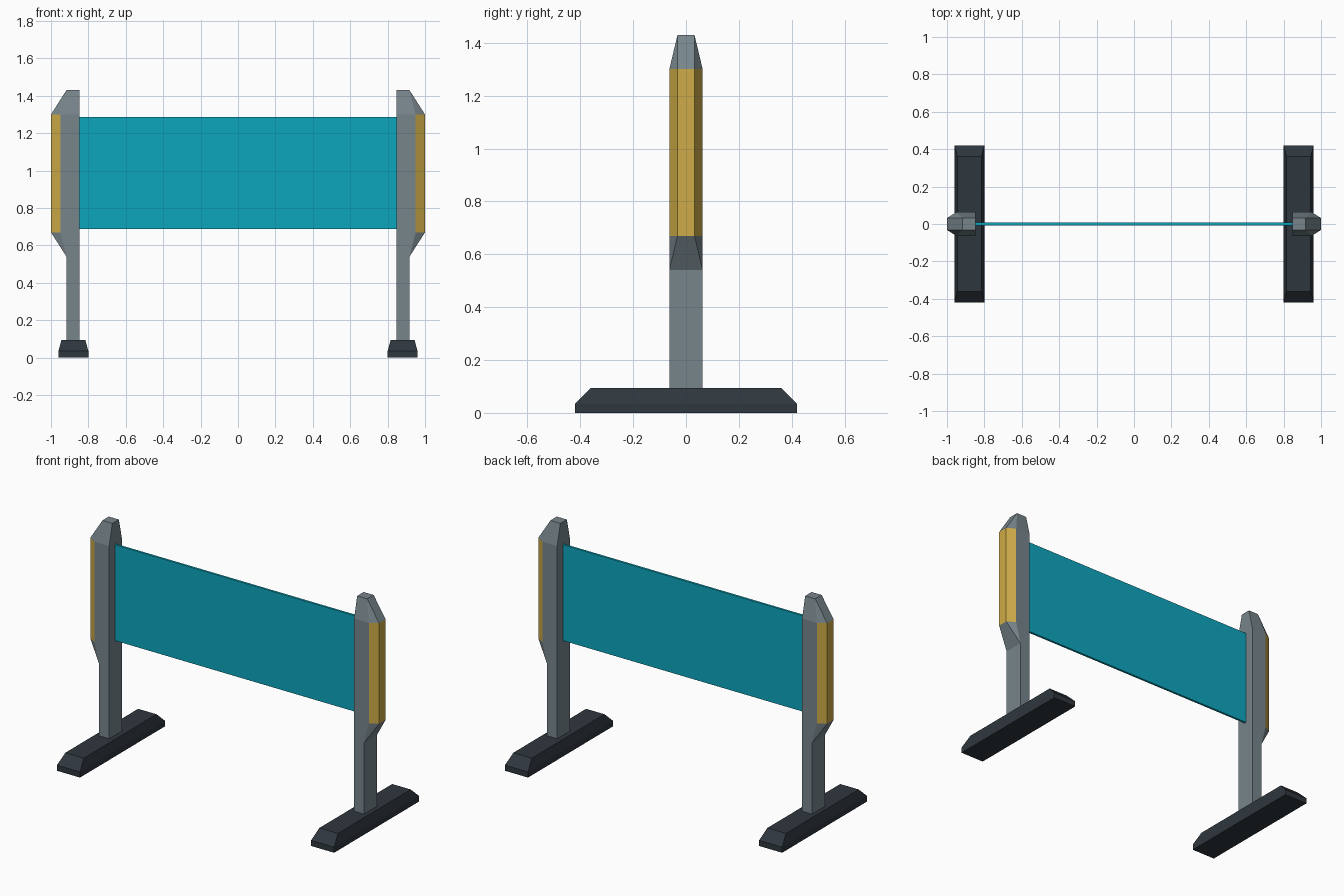
import bpy, bmesh

if "Cube" in bpy.data.objects:
    bpy.data.objects.remove(bpy.data.objects["Cube"])


def material(name, rgb):
    m = bpy.data.materials.new(name)
    m.diffuse_color = (*rgb, 1)
    m.use_nodes = True
    m.node_tree.nodes["Principled BSDF"].inputs["Base Color"].default_value = m.diffuse_color
    return m


GREY = material("steel grey", (0.185, 0.235, 0.26))
YELLOW = material("amber yellow", (0.62, 0.41, 0.065))
TEAL = material("teal", (0.004, 0.38, 0.51))
DARK = material("dark slate", (0.028, 0.038, 0.048))


def make(name, bm, mats):
    bmesh.ops.recalc_face_normals(bm, faces=bm.faces[:])
    me = bpy.data.meshes.new(name)
    bm.to_mesh(me)
    bm.free()
    for m in mats:
        me.materials.append(m)
    ob = bpy.data.objects.new(name, me)
    bpy.context.collection.objects.link(ob)
    return ob


def rect(cx, hx, hy):
    return [(cx - hx, -hy), (cx + hx, -hy), (cx + hx, hy), (cx - hx, hy)]


def ring(bm, pts, z):
    return [bm.verts.new((x, y, z)) for x, y in pts]


def bridge(bm, a, b, mat=0):
    n = len(a)
    for i in range(n):
        j = (i + 1) % n
        bm.faces.new((a[i], a[j], b[j], b[i])).material_index = mat


def foot(s):
    # Base bar with bevelled top
    bm = bmesh.new()
    rings = [ring(bm, rect(s * 0.88, hx, hy), z)
             for hx, hy, z in ((0.08, 0.42, 0), (0.08, 0.42, 0.035), (0.064, 0.36, 0.094))]
    bm.faces.new(rings[0])
    bridge(bm, rings[0], rings[1])
    bridge(bm, rings[1], rings[2])
    bm.faces.new(rings[2])
    make("left_foot" if s < 0 else "right_foot", bm, [DARK])


def post(s):
    # Post: rectangular leg, chamfered wide section, tapered cap
    bm = bmesh.new()
    i, o, w, n = 0.848, 0.917, 0.063, 0.032
    leg = [(i, -w), (o, -w), (o, w), (i, w)]
    wide = [(i, -w), (0.95, -w), (1, -n), (1, n), (0.95, w), (i, w)]
    cap = [(i, -n), (o, -n), (o, n), (i, n)]
    flip = lambda p: [(s * x, y) for x, y in p]
    r0, r1 = ring(bm, flip(leg), 0.09), ring(bm, flip(leg), 0.54)
    r2, r3 = ring(bm, flip(wide), 0.67), ring(bm, flip(wide), 1.30)
    r4 = ring(bm, flip(cap), 1.43)
    bm.faces.new(r0)
    bridge(bm, r0, r1)
    bridge(bm, r2, r3)
    bm.faces.new(r4)
    for a, b in ((r1, r2), (r4, r3)):  # four sides flare to six
        bm.faces.new((a[0], a[1], b[1], b[0]))
        bm.faces.new((a[1], b[2], b[1]))
        bm.faces.new((a[1], a[2], b[3], b[2]))
        bm.faces.new((a[2], b[4], b[3]))
        bm.faces.new((a[2], a[3], b[5], b[4]))
        bm.faces.new((a[3], a[0], b[0], b[5]))
    # Yellow on the outer face and chamfers of the wide section
    for f in bm.faces:
        c = f.calc_center_median()
        if abs(c.x) > 0.96 and 0.9 < c.z < 1.1:
            f.material_index = 1
    make("left_post" if s < 0 else "right_post", bm, [GREY, YELLOW])


for side in (-1, 1):
    foot(side)
    post(side)

# Panel between the posts
bm = bmesh.new()
lo, hi = (ring(bm, rect(0, 0.852, 0.007), z) for z in (0.687, 1.287))
bm.faces.new(lo)
bridge(bm, lo, hi)
bm.faces.new(hi)
make("panel", bm, [TEAL])
